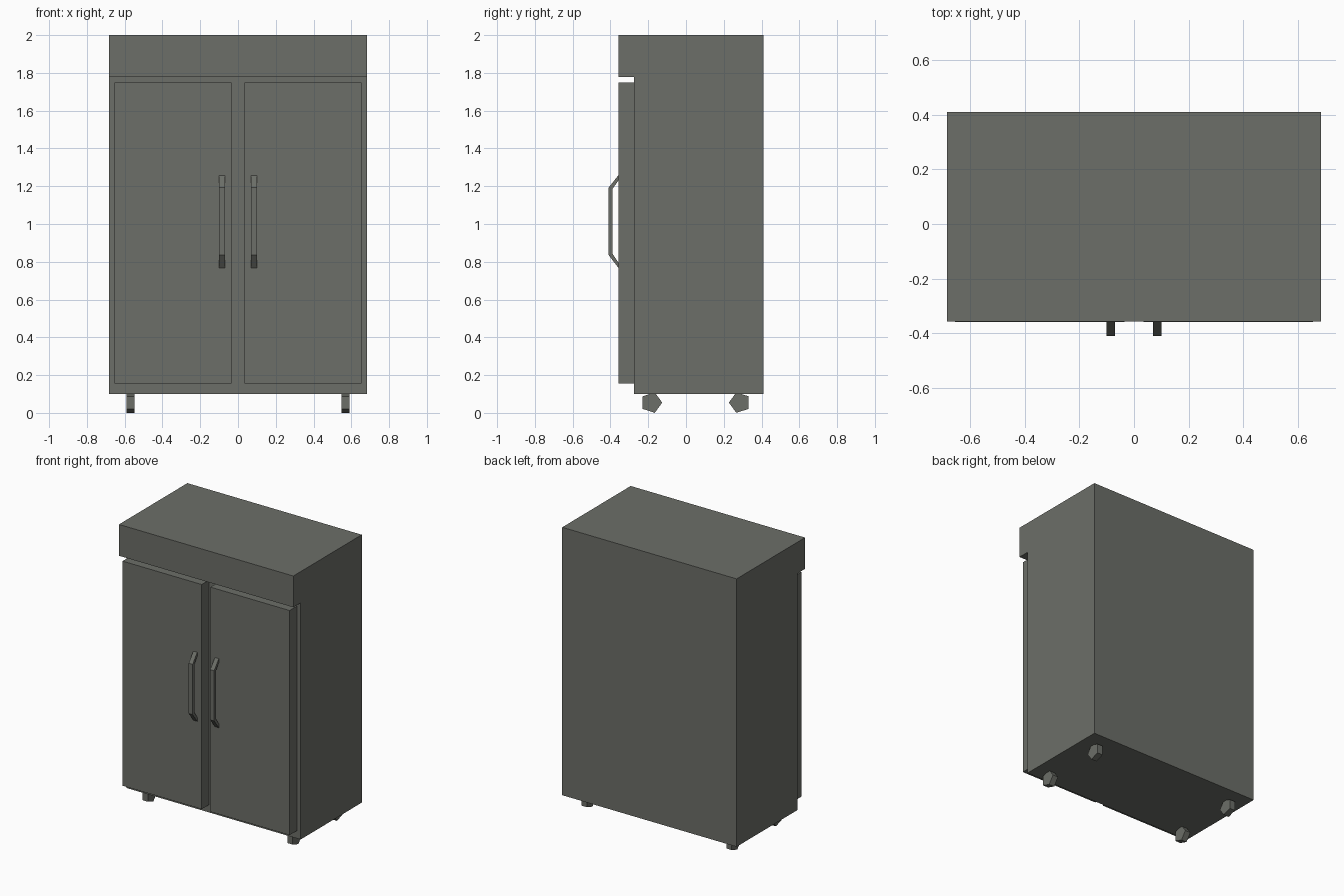
import bpy, bmesh, math

if "Cube" in bpy.data.objects:
    bpy.data.objects.remove(bpy.data.objects["Cube"])

grey = bpy.data.materials.new("warm grey")
grey.diffuse_color = (0.150, 0.157, 0.138, 1)
grey.use_nodes = True
grey.node_tree.nodes["Principled BSDF"].inputs["Base Color"].default_value = grey.diffuse_color


def extrude_profile(name, points, x0, x1):
    """Extrude a (y, z) side profile from x0 to x1."""
    bm = bmesh.new()
    face = bm.faces.new([bm.verts.new((x0, y, z)) for y, z in points])
    result = bmesh.ops.extrude_face_region(bm, geom=[face])
    verts = [v for v in result["geom"] if isinstance(v, bmesh.types.BMVert)]
    bmesh.ops.translate(bm, verts=verts, vec=(x1 - x0, 0, 0))
    bmesh.ops.recalc_face_normals(bm, faces=bm.faces)
    mesh = bpy.data.meshes.new(name)
    bm.to_mesh(mesh)
    bm.free()
    mesh.materials.append(grey)
    obj = bpy.data.objects.new(name, mesh)
    bpy.context.collection.objects.link(obj)
    return obj


# Cabinet with overhanging header
extrude_profile("cabinet", [(0.41, 0.10), (0.41, 2.0), (-0.357, 2.0),
                            (-0.357, 1.778), (-0.275, 1.778), (-0.275, 0.10)],
                -0.684, 0.684)

DOOR_FRONT = -0.358
door = [(-0.275, 0.155), (DOOR_FRONT, 0.155), (DOOR_FRONT, 1.748), (-0.275, 1.748)]
# Bent bar handle: outer outline then inner outline
handle = [(DOOR_FRONT, 1.258), (-0.41, 1.192), (-0.41, 0.836), (DOOR_FRONT, 0.768),
          (DOOR_FRONT, 0.796), (-0.389, 0.842), (-0.389, 1.186), (DOOR_FRONT, 1.230)]


def caster_profile(y, tip):
    """Five-sided wheel with one corner pointing along tip."""
    r = 0.057
    return [(y + tip * r * math.cos(i * math.tau / 5),
             0.0545 + r * math.sin(i * math.tau / 5)) for i in range(5)]


for side, s in (("left", -1), ("right", 1)):
    extrude_profile(side + "_door", door, s * 0.034, s * 0.655)
    extrude_profile(side + "_handle", handle, s * 0.069, s * 0.100)
    # Casters
    extrude_profile("front_%s_caster" % side, caster_profile(-0.183, 1), s * 0.547, s * 0.590)
    extrude_profile("back_%s_caster" % side, caster_profile(0.284, -1), s * 0.547, s * 0.590)
